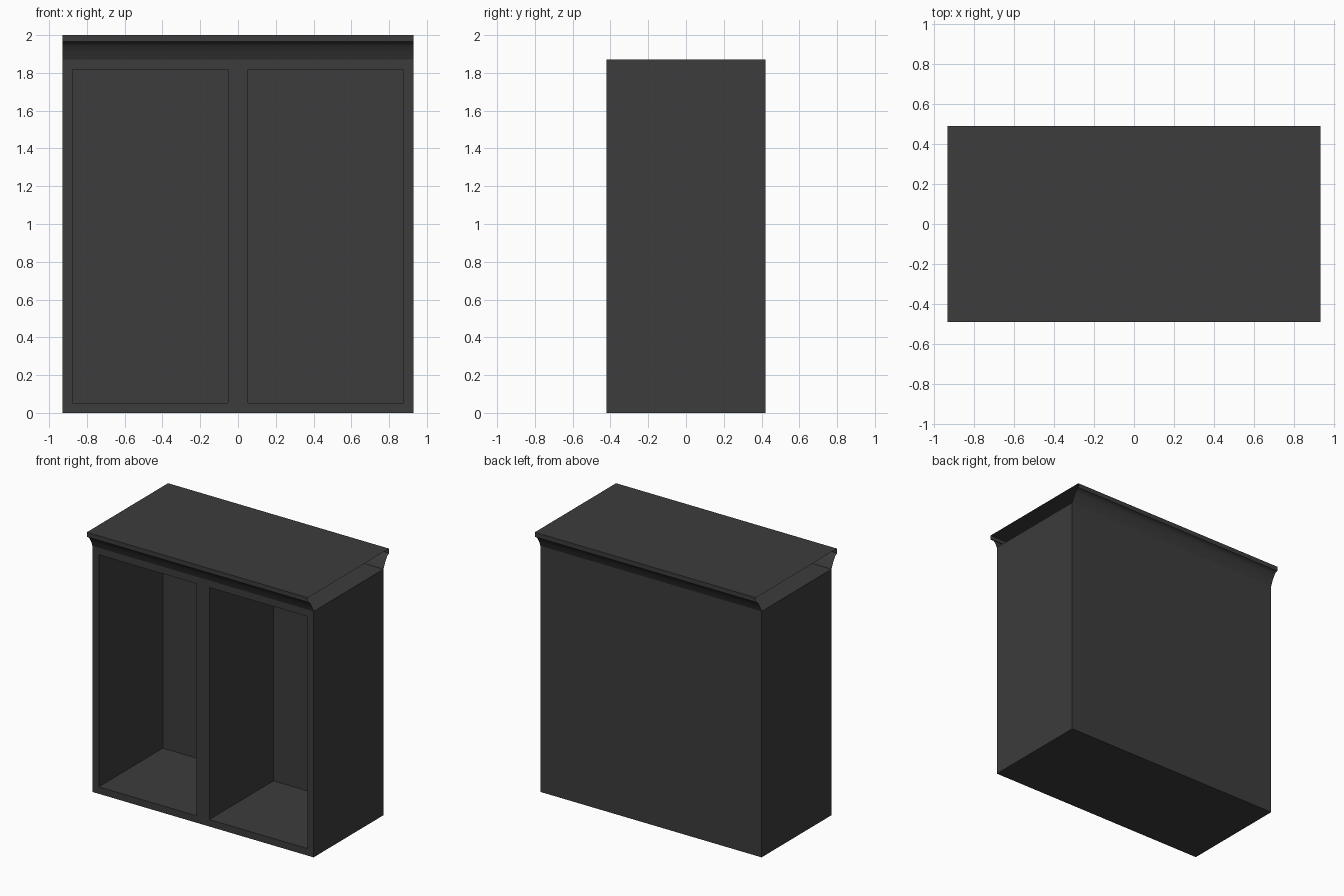
import bpy, bmesh, math

cube = bpy.data.objects.get("Cube")
if cube:
    bpy.data.objects.remove(cube, do_unlink=True)

charcoal = bpy.data.materials.new("charcoal")
charcoal.use_nodes = True
COLOR = (0.045, 0.045, 0.045, 1)
charcoal.diffuse_color = COLOR
charcoal.node_tree.nodes["Principled BSDF"].inputs["Base Color"].default_value = COLOR

W, D, H = 0.93, 0.42, 1.87      # half width, half depth, carcass height
BOARD, BACK = 0.053, 0.07       # board and back thickness


def finish(name, bm):
    mesh = bpy.data.meshes.new(name)
    bm.to_mesh(mesh)
    bm.free()
    mesh.materials.append(charcoal)
    obj = bpy.data.objects.new(name, mesh)
    bpy.context.collection.objects.link(obj)
    return obj


# Carcass: solid block whose front is split into a frame and two pushed-in bays
bm = bmesh.new()
xs = [-W, -W + BOARD, -BOARD, BOARD, W - BOARD, W]
zs = [0, BOARD, H - BOARD, H]
grid = [[bm.verts.new((x, -D, z)) for x in xs] for z in zs]
bays = []
for r in range(len(zs) - 1):
    for c in range(len(xs) - 1):
        face = bm.faces.new((grid[r][c], grid[r][c + 1], grid[r + 1][c + 1], grid[r + 1][c]))
        if r == 1 and c in (1, 3):
            bays.append(face)
rim = [e for e in bm.edges if e.is_boundary]
shell = bmesh.ops.extrude_edge_only(bm, edges=rim)["geom"]
back_verts = [g for g in shell if isinstance(g, bmesh.types.BMVert)]
bmesh.ops.translate(bm, verts=back_verts, vec=(0, 2 * D, 0))
bmesh.ops.holes_fill(bm, edges=[e for e in bm.edges if e.is_boundary])
for face in bays:
    pushed = bmesh.ops.extrude_discrete_faces(bm, faces=[face])["faces"][0]
    bmesh.ops.translate(bm, verts=pushed.verts, vec=(0, 2 * D - BACK, 0))
bmesh.ops.remove_doubles(bm, verts=bm.verts, dist=0.0001)
bmesh.ops.recalc_face_normals(bm, faces=bm.faces)
finish("cabinet_carcass", bm)

# Crown: cove moulding front and back joined by a flat top, open at both ends
cove = [(0.42, 1.87), (0.437, 1.91), (0.458, 1.945), (0.472, 1.959),
        (0.488, 1.965), (0.488, 2.0)]
profile = [(-y, z) for y, z in cove] + [(y, z) for y, z in reversed(cove)]
bm = bmesh.new()
left, right = [[bm.verts.new((x, y, z)) for y, z in profile] for x in (-W, W)]
for i in range(len(profile) - 1):
    bm.faces.new((left[i], right[i], right[i + 1], left[i + 1]))
crown = finish("crown_moulding", bm)
bpy.ops.object.select_all(action="DESELECT")
crown.select_set(True)
bpy.context.view_layer.objects.active = crown
bpy.ops.object.shade_smooth_by_angle(angle=math.radians(35))
